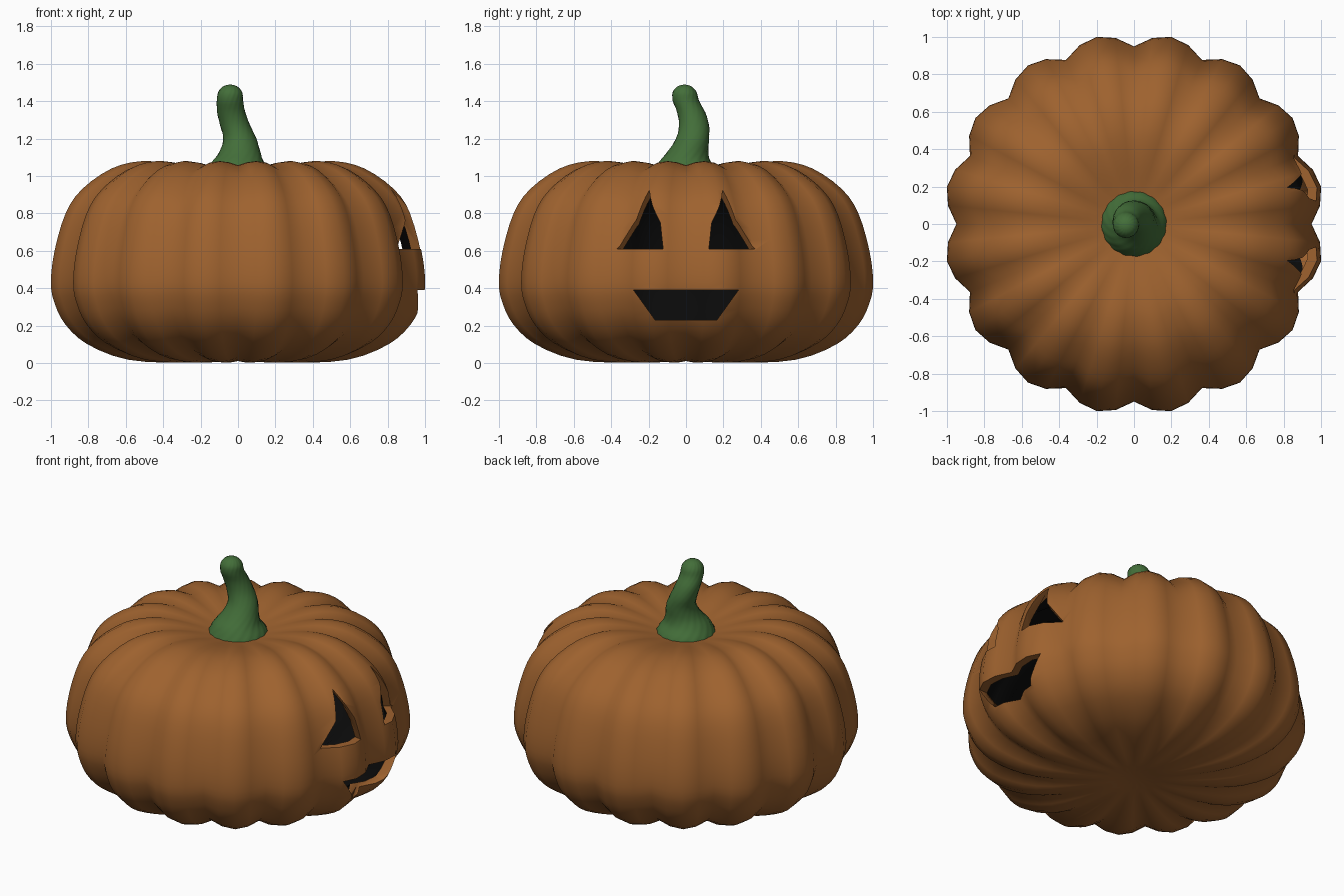
import bpy, bmesh
from math import sin, cos, pi, radians

if "Cube" in bpy.data.objects:
    bpy.data.objects.remove(bpy.data.objects["Cube"])


def material(name, rgb):
    m = bpy.data.materials.new(name)
    m.diffuse_color = (*rgb, 1)
    m.use_nodes = True
    m.node_tree.nodes["Principled BSDF"].inputs["Base Color"].default_value = m.diffuse_color
    return m


def spline(pts, n):
    """Catmull-Rom samples through the control points."""
    out = []
    for i in range(len(pts) - 1):
        a, b, c, d = (pts[max(i - 1, 0)], pts[i], pts[i + 1], pts[min(i + 2, len(pts) - 1)])
        for k in range(n):
            t = k / n
            out.append(tuple(0.5 * (2 * q + (r - p) * t + (2 * p - 5 * q + 4 * r - s) * t * t
                             + (3 * q - p - 3 * r + s) * t ** 3) for p, q, r, s in zip(a, b, c, d)))
    return out + [pts[-1]]


def skin(bm, rings, start, end, flip=False, mat=0):
    """Closed skin over rings of points, with a pole at each end."""
    rows = [[bm.verts.new(p) for p in ring] for ring in rings]
    lo, hi, n = bm.verts.new(start), bm.verts.new(end), len(rings[0])
    for j in range(n):
        k = (j + 1) % n
        faces = [(lo, rows[0][k], rows[0][j]), (hi, rows[-1][j], rows[-1][k])]
        faces += [(a[j], a[k], b[k], b[j]) for a, b in zip(rows, rows[1:])]
        for f in faces:
            bm.faces.new(f[::-1] if flip else f).material_index = mat


def make(name, bm, mats=()):
    me = bpy.data.meshes.new(name)
    bm.to_mesh(me)
    bm.free()
    ob = bpy.data.objects.new(name, me)
    bpy.context.collection.objects.link(ob)
    for m in mats:
        me.materials.append(m)
    return ob


def activate(ob):
    bpy.ops.object.select_all(action='DESELECT')
    ob.select_set(True)
    bpy.context.view_layer.objects.active = ob


def prism(name, outline, x0, x1, radial):
    """Cutter along x from a (y, z) outline; radial ones widen outward from x = 0.4."""
    bm = bmesh.new()
    ends = [[bm.verts.new((x, y * (x - 0.4 if radial else 1), z)) for y, z in outline] for x in (x0, x1)]
    n = len(outline)
    bm.faces.new(ends[0])
    bm.faces.new(ends[1])
    for i in range(n):
        k = (i + 1) % n
        bm.faces.new((ends[0][i], ends[0][k], ends[1][k], ends[1][i]))
    bmesh.ops.recalc_face_normals(bm, faces=bm.faces)
    ob = make(name, bm)
    ob.hide_render = True
    return ob


orange = material("orange_skin", (0.342, 0.122, 0.028))
black = material("dark_inside", (0.003, 0.003, 0.003))
green = material("green_stem", (0.056, 0.156, 0.041))

# Hollow body: sixteen lobes, four segments each
LOBES, SEG = 16, 64
profile = spline([(0.1, 0.02), (0.3, 0.002), (0.6, 0.018), (0.82, 0.10), (0.94, 0.205), (1.0, 0.32),
                  (1.02, 0.43), (1.0, 0.60), (0.94, 0.80), (0.85, 0.93), (0.69, 1.04), (0.53, 1.079),
                  (0.37, 1.065), (0.2, 1.025), (0.08, 1.0)], 3)


def lobed(r, z):
    ring = []
    # grooves also press into the top and bottom, fading towards the centre
    press = 0.03 * min(1, max(0, (r - 0.15) / 0.45)) * max(-1, min(1, (z - 0.5) / 0.45))
    for j in range(SEG):
        a = 2 * pi * j / SEG
        groove = 1 - abs(sin(a * LOBES / 2))
        q = r * (1 - 0.069 * groove)
        ring.append((q * cos(a), q * sin(a), z - press * groove))
    return ring


bm = bmesh.new()
skin(bm, [lobed(r, z) for r, z in profile], (0, 0, 0.025), (0, 0, 0.99))
inner = [(r * 0.95, 0.54 + (z - 0.54) * 0.91) for r, z in profile]
skin(bm, [lobed(r, z) for r, z in inner], (0, 0, 0.075), (0, 0, 0.945), True, 1)
body = make("pumpkin_body", bm, (orange, black))

# Carved face on the +x side: two eyes and a mouth
eye = [(0.213, 0.61), (0.81, 0.61), (0.465, 0.925)]
cutters = [prism("eye_cutter", [(s * y, z) for y, z in eye], 0.6, 1.2, True) for s in (-1, 1)]
cutters.append(prism("mouth_cutter", [(-0.28, 0.39), (-0.165, 0.23), (0.165, 0.23), (0.28, 0.39)],
                     0.6, 1.2, False))
activate(body)
for c in cutters:
    mod = body.modifiers.new("carve", 'BOOLEAN')
    mod.operation, mod.solver, mod.object = 'DIFFERENCE', 'EXACT', c
    bpy.ops.object.modifier_apply(modifier=mod.name)
for c in cutters:
    bpy.data.objects.remove(c)
bpy.ops.object.shade_smooth_by_angle(angle=radians(62))

# Twisted, bent stem: x, y, z, radius
path = spline([(0, 0, 1.0, 0.18), (0, 0, 1.035, 0.165), (0, -0.005, 1.08, 0.135), (0.01, 0.01, 1.13, 0.108),
               (0.01, 0.035, 1.2, 0.088), (-0.015, 0.043, 1.27, 0.08), (-0.036, 0.028, 1.34, 0.075),
               (-0.043, 0.0, 1.4, 0.07), (-0.042, -0.007, 1.445, 0.065), (-0.042, -0.008, 1.475, 0.043),
               (-0.042, -0.008, 1.487, 0.018)], 3)
rings = []
for x, y, z, r in path:
    ring = []
    for j in range(64):
        a = 2 * pi * j / 64
        q = r * (1 + 0.014 * cos(16 * (a - (z - 1) * 6)))
        ring.append((x + q * cos(a), y + q * sin(a), z))
    rings.append(ring)
bm = bmesh.new()
skin(bm, rings, (0, 0, 1.0), (-0.042, -0.008, 1.489))
stem = make("stem", bm, (green,))
activate(stem)
bpy.ops.object.shade_smooth_by_angle(angle=radians(40))
